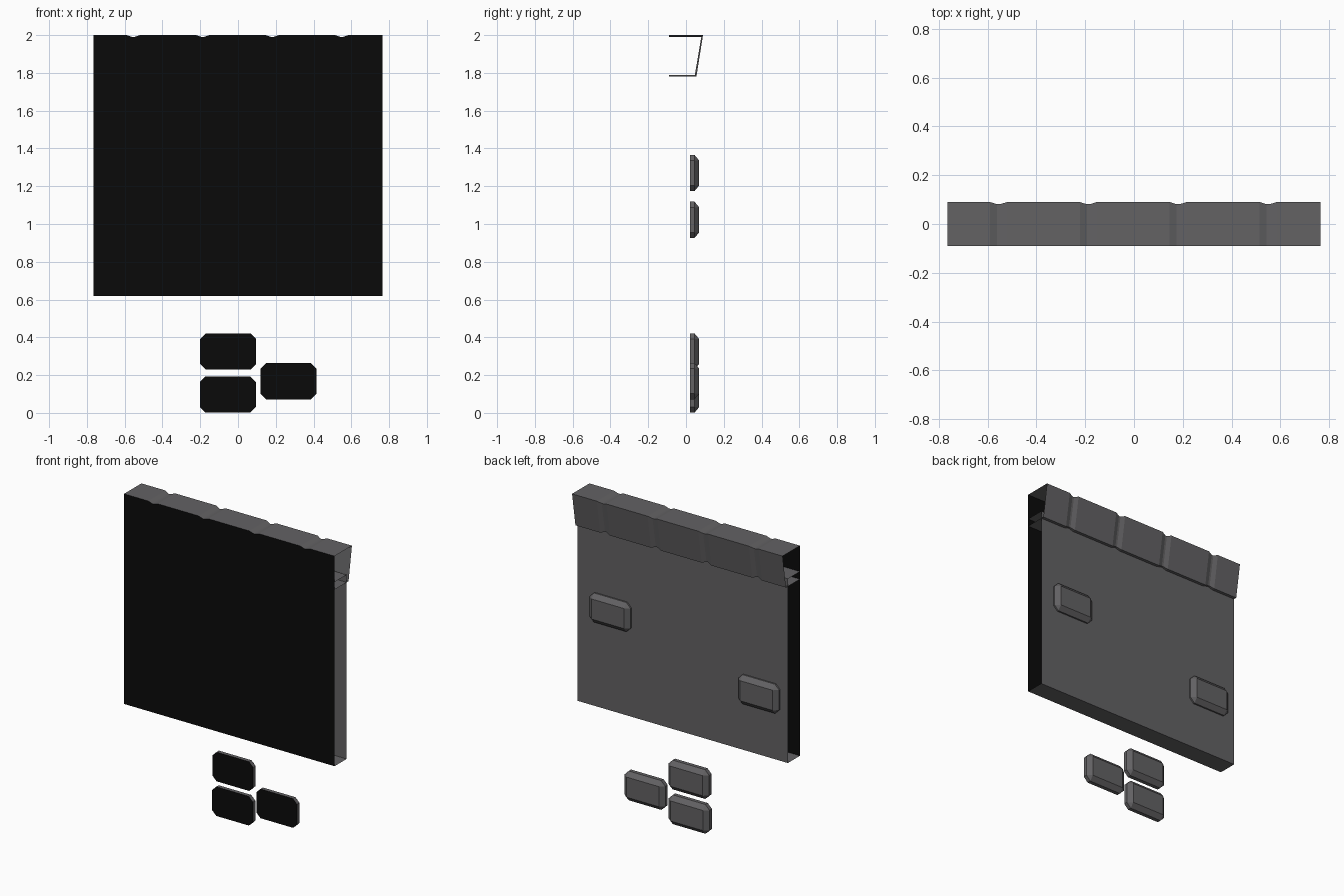
import bpy, bmesh

if "Cube" in bpy.data.objects:
    bpy.data.objects.remove(bpy.data.objects["Cube"])


def material(name, rgb):
    m = bpy.data.materials.new(name)
    m.diffuse_color = (*rgb, 1)
    m.use_nodes = True
    m.node_tree.nodes["Principled BSDF"].inputs["Base Color"].default_value = m.diffuse_color
    return m


STONE = material("dark grey stone", (0.125, 0.122, 0.127))
BLACK = material("black backing", (0.003, 0.003, 0.003))
HALF = 0.765          # half the wall length
FRONT = -0.09         # plane of the black backing


def loft(name, rings, front_y, cap_ends=False):
    """Join equal-length closed rings; faces lying on front_y become black."""
    bm = bmesh.new()
    loops = [[bm.verts.new(p) for p in ring] for ring in rings]
    n = len(loops[0])
    for a, b in zip(loops, loops[1:]):
        for i in range(n):
            j = (i + 1) % n
            bm.faces.new((a[i], a[j], b[j], b[i]))
    if cap_ends:
        bm.faces.new(loops[0])
        bm.faces.new(loops[-1])
    bmesh.ops.remove_doubles(bm, verts=bm.verts, dist=1e-4)
    bmesh.ops.recalc_face_normals(bm, faces=bm.faces)
    # make sure the black backing faces outwards, to the front
    bm.normal_update()
    backing = [f for f in bm.faces if all(abs(v.co.y - front_y) < 1e-4 for v in f.verts)]
    if backing[0].normal.y > 0:
        bmesh.ops.reverse_faces(bm, faces=bm.faces)
    for f in backing:
        f.material_index = 1
    mesh = bpy.data.meshes.new(name)
    bm.to_mesh(mesh)
    bm.free()
    mesh.materials.append(STONE)
    mesh.materials.append(BLACK)
    ob = bpy.data.objects.new(name, mesh)
    bpy.context.collection.objects.link(ob)
    return ob


# Wall: square tube with open ends
wall = [(FRONT, 0.62), (0.035, 0.62), (0.035, 1.83), (FRONT, 1.83)]
loft("wall", [[(x, y, z) for y, z in wall] for x in (-HALF, HALF)], FRONT)

# Coping: sloped profile along the wall, pinched at four joints
full = [(FRONT, 2.0), (0.09, 2.0), (0.055, 1.78), (FRONT, 1.78)]
pinched = [(FRONT, 1.99), (0.081, 1.99), (0.047, 1.79), (FRONT, 1.79)]
stations = [(-HALF, full)]
for x in (-0.555, -0.187, 0.181, 0.55):
    stations += [(x - 0.035, full), (x - 0.006, pinched), (x + 0.006, pinched), (x + 0.035, full)]
stations.append((HALF, full))
loft("coping", [[(x, y, z) for y, z in prof] for x, prof in stations], FRONT)


# Bricks: clipped corners with a bevelled outer face
def brick(name, cx, cz, w=0.148, h=0.096, c=0.03):
    outline, inner = [], []
    for sx, sz, flip in ((1, 1, 0), (-1, 1, 1), (-1, -1, 0), (1, -1, 1)):
        pair = [(cx + sx * w, cz + sz * (h - c)), (cx + sx * (w - c), cz + sz * h)]
        outline += pair[::-1] if flip else pair
        inner += [(cx + sx * (w - c), cz + sz * (h - c))] * 2
    base = [(x, 0.02, z) for x, z in outline]
    rim = [(x, 0.045, z) for x, z in outline]
    # corner points repeat so the clipped corners close as triangles
    rings = [base, rim, [(x, 0.07, z) for x, z in inner]]
    ob = loft(name, rings, 0.02, cap_ends=True)
    return ob


for i, (x, z) in enumerate([(0.52, 1.27), (-0.56, 1.022)]):
    brick(f"wall_brick_{i + 1}", x, z)
for i, (x, z) in enumerate([(-0.052, 0.325), (-0.054, 0.097), (0.267, 0.168)]):
    brick(f"loose_brick_{i + 1}", x, z)
